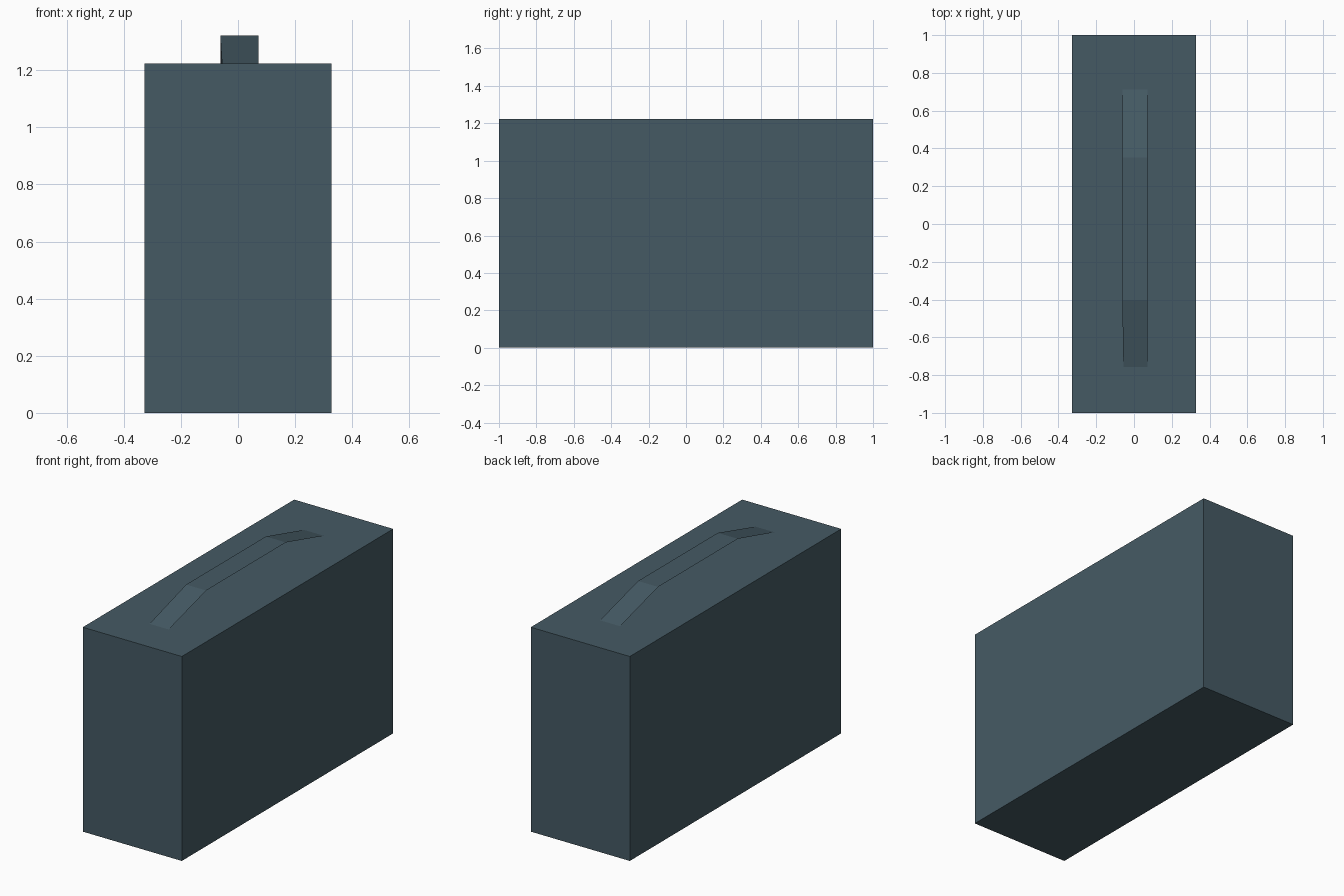
import bpy, bmesh
from mathutils import Matrix

if "Cube" in bpy.data.objects:
    bpy.data.objects.remove(bpy.data.objects["Cube"])

slate = bpy.data.materials.new("slate blue grey")
slate.diffuse_color = (0.0595, 0.1022, 0.1274, 1)
slate.use_nodes = True
slate.node_tree.nodes["Principled BSDF"].inputs["Base Color"].default_value = slate.diffuse_color

W, D, H = 0.656, 2.0, 1.224


def finish(name, bm):
    me = bpy.data.meshes.new(name)
    bm.to_mesh(me)
    bm.free()
    me.materials.append(slate)
    ob = bpy.data.objects.new(name, me)
    bpy.context.collection.objects.link(ob)
    return ob


# case body: plain box standing on the ground
bm = bmesh.new()
bmesh.ops.create_cube(bm, size=1, matrix=Matrix.Translation((0, 0, H / 2)) @ Matrix.Diagonal((W, D, H, 1)))
finish("case_body", bm)

# carrying handle: thin strap swept along a raised profile (y, z, left x, right x)
profile = [(-0.757, H, -0.056, 0.071), (-0.402, 1.322, -0.062, 0.071),
           (0.352, 1.322, -0.062, 0.071), (0.712, H, -0.062, 0.071)]
bm = bmesh.new()
rows = [(bm.verts.new((l, y, z)), bm.verts.new((r, y, z))) for y, z, l, r in profile]
for a, b in zip(rows, rows[1:]):
    bm.faces.new((a[0], a[1], b[1], b[0]))
finish("handle_strap", bm)
